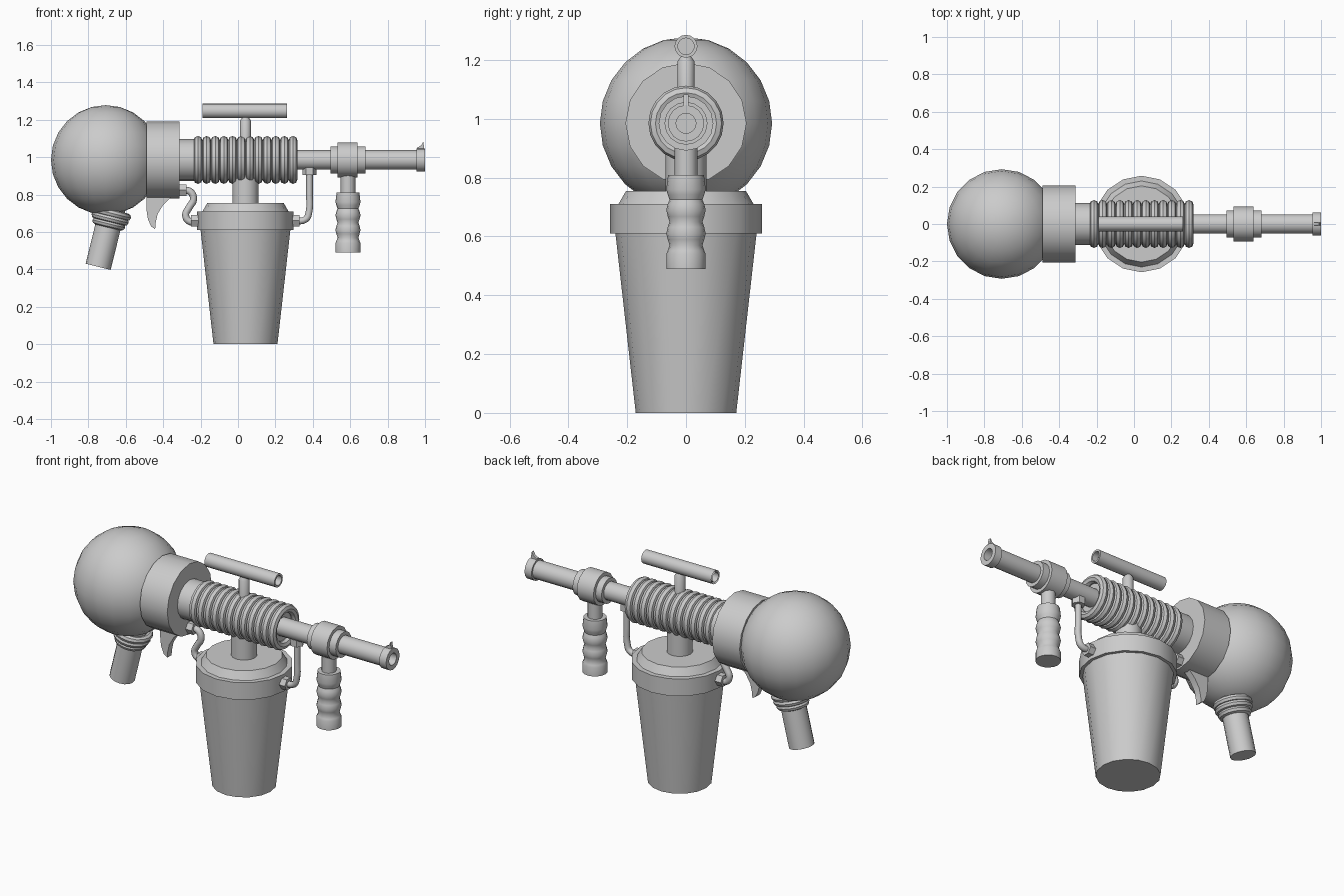
import bpy, bmesh, math
from mathutils import Vector

if "Cube" in bpy.data.objects:
    bpy.data.objects.remove(bpy.data.objects["Cube"])

AXIS_Z = 0.985   # height of the barrel axis
TANK_X = 0.04    # tank centre


def finish(bm, name, angle=40):
    bmesh.ops.remove_doubles(bm, verts=bm.verts, dist=1e-5)
    bmesh.ops.recalc_face_normals(bm, faces=bm.faces)
    me = bpy.data.meshes.new(name)
    bm.to_mesh(me)
    bm.free()
    ob = bpy.data.objects.new(name, me)
    bpy.context.collection.objects.link(ob)
    bpy.ops.object.select_all(action='DESELECT')
    ob.select_set(True)
    bpy.context.view_layer.objects.active = ob
    bpy.ops.object.shade_smooth_by_angle(angle=math.radians(angle))
    return ob


def lathe(name, profile, origin, direction=(0, 0, 1), segs=16, loop=False):
    """Spin (radius, height) points around a direction through origin."""
    q = Vector(direction).to_track_quat('Z', 'Y')
    o = Vector(origin)
    bm = bmesh.new()
    rings = []
    for r, h in profile:
        rings.append([bm.verts.new(o + q @ Vector((r * math.cos(a), r * math.sin(a), h)))
                      for a in (2 * math.pi * i / segs for i in range(segs))])
    n = len(rings)
    for k in range(n if loop else n - 1):
        a, b = rings[k], rings[(k + 1) % n]
        for i in range(segs):
            j = (i + 1) % segs
            bm.faces.new((a[i], a[j], b[j], b[i]))
    return finish(bm, name)


def cylinder(name, r, h0, h1, origin, direction=(0, 0, 1), segs=16):
    return lathe(name, [(0, h0), (r, h0), (r, h1), (0, h1)], origin, direction, segs)


def ring(name, major, minor, origin, direction, segs=20, sides=8):
    prof = [(major + minor * math.cos(2 * math.pi * i / sides),
             minor * math.sin(2 * math.pi * i / sides)) for i in range(sides)]
    return lathe(name, prof, origin, direction, segs, True)


def hose(name, points, radius):
    cu = bpy.data.curves.new(name, 'CURVE')
    cu.dimensions = '3D'
    cu.bevel_depth = radius
    cu.bevel_resolution = 2
    cu.resolution_u = 5
    sp = cu.splines.new('BEZIER')
    sp.bezier_points.add(len(points) - 1)
    for bp, (x, z) in zip(sp.bezier_points, points):
        bp.co = (x, 0, z)
        bp.handle_left_type = bp.handle_right_type = 'AUTO'
    ob = bpy.data.objects.new(name, cu)
    bpy.context.collection.objects.link(ob)
    return ob


def plate(name, outline, thick):
    """Extrude an x/z outline across y."""
    bm = bmesh.new()
    f = bm.faces.new([bm.verts.new((x, -thick / 2, z)) for x, z in outline])
    ext = bmesh.ops.extrude_face_region(bm, geom=[f])
    bmesh.ops.translate(bm, vec=(0, thick, 0),
                        verts=[v for v in ext['geom'] if isinstance(v, bmesh.types.BMVert)])
    return finish(bm, name)


X = (1, 0, 0)
gun = (0, 0, AXIS_Z)

# Rear sphere and collars
bm = bmesh.new()
bmesh.ops.create_uvsphere(bm, u_segments=20, v_segments=12, radius=0.293)
bmesh.ops.translate(bm, verts=bm.verts, vec=(-0.707, 0, AXIS_Z))
finish(bm, "rear_sphere")
cylinder("rear_collar", 0.206, -0.49, -0.313, gun, X)
cylinder("neck", 0.112, -0.32, -0.225, gun, X)

# Ribbed body
cylinder("coil_core", 0.1, -0.24, 0.285, gun, X, 20)
for i in range(12):
    ring(f"coil_ring_{i + 1}", 0.104, 0.024, (-0.214 + i * 0.0462, 0, AXIS_Z), X)

# Barrel with hollow muzzle, and its coupling
lathe("barrel", [(0, 0.2), (0.052, 0.2), (0.052, 0.955), (0.062, 0.955), (0.062, 1.0),
                 (0.034, 1.0), (0.034, 0.9), (0, 0.9)], gun, X)
lathe("barrel_coupling", [(0, 0.495), (0.073, 0.495), (0.073, 0.533), (0.093, 0.533),
                          (0.093, 0.64), (0.073, 0.64), (0.073, 0.682), (0, 0.682)], gun, X)
plate("front_sight", [(0.957, 1.04), (0.997, 1.04), (0.99, 1.083), (0.98, 1.063),
                      (0.957, 1.05)], 0.018)

# Front grip
cylinder("grip_stem", 0.039, 0.78, 0.93, (0.588, 0, 0), segs=12)
lathe("front_grip", [(0, 0.49), (0.067, 0.49), (0.067, 0.54), (0.062, 0.552), (0.056, 0.57),
                     (0.062, 0.59), (0.067, 0.61), (0.062, 0.632), (0.056, 0.65), (0.062, 0.668),
                     (0.067, 0.69), (0.062, 0.71), (0.056, 0.725), (0.062, 0.742), (0.067, 0.76),
                     (0.061, 0.81), (0, 0.81)], (0.588, 0, 0))

# Top carrying handle
lathe("handle_post", [(0, 1.05), (0.029, 1.05), (0.029, 1.195), (0.012, 1.22), (0, 1.22)],
      (TANK_X, 0, 0), segs=12)
lathe("top_handle", [(0, -0.19), (0.028, -0.19), (0.028, -0.21), (0.039, -0.226), (0.039, 0.226),
                     (0.028, 0.226), (0.028, 0.19), (0, 0.19)][2:6],
      (0.036, 0, 1.247), X, 16).hide_render = False
for side in (-1, 1):
    lathe("handle_end_recess", [(0.028, 0.226), (0.028, 0.19), (0, 0.19)],
          (0.036, 0, 1.247), (side, 0, 0), 16)

# Tank, rim and lid
lathe("tank", [(0, 0), (0.171, 0), (0.24, 0.61), (0.258, 0.61), (0.258, 0.71), (0.23, 0.71),
               (0.204, 0.755), (0, 0.755)], (TANK_X, 0, 0))
cylinder("tank_pipe", 0.07, 0.74, 0.95, (TANK_X, 0, 0))

# Rear grip with bellows, tilted backwards
down = Vector((-0.24, 0, -0.97)).normalized()
top = Vector((-0.677, 0, 0.70))
for i, r in enumerate((0.088, 0.082, 0.07)):
    ring(f"grip_bellows_{i + 1}", r, 0.02, top + down * (i * 0.029), down, 16)
cylinder("rear_grip", 0.069, -0.06, 0.295, top, down)

# Trigger
plate("trigger", [(-0.49, 0.79), (-0.355, 0.79), (-0.40, 0.745), (-0.43, 0.695), (-0.44, 0.65),
                  (-0.443, 0.615), (-0.465, 0.63), (-0.482, 0.67), (-0.488, 0.71)], 0.04)

# Hoses and hexagonal nuts
hose("rear_hose", [(-0.30, 0.823), (-0.255, 0.815), (-0.238, 0.775), (-0.262, 0.73),
                   (-0.28, 0.69), (-0.262, 0.658), (-0.21, 0.655)], 0.019)
hose("front_hose", [(0.382, 0.93), (0.382, 0.80), (0.38, 0.71), (0.362, 0.668), (0.29, 0.66)], 0.018)
for name, x, z in (("rear_nut_upper", -0.313, 0.823), ("rear_nut_lower", -0.25, 0.66),
                   ("front_nut_lower", 0.29, 0.66)):
    cylinder(name, 0.036, 0, 0.038, (x, 0, z), X, 6)
cylinder("front_nut_upper", 0.038, 0.905, 0.945, (0.382, 0, 0), segs=6)
